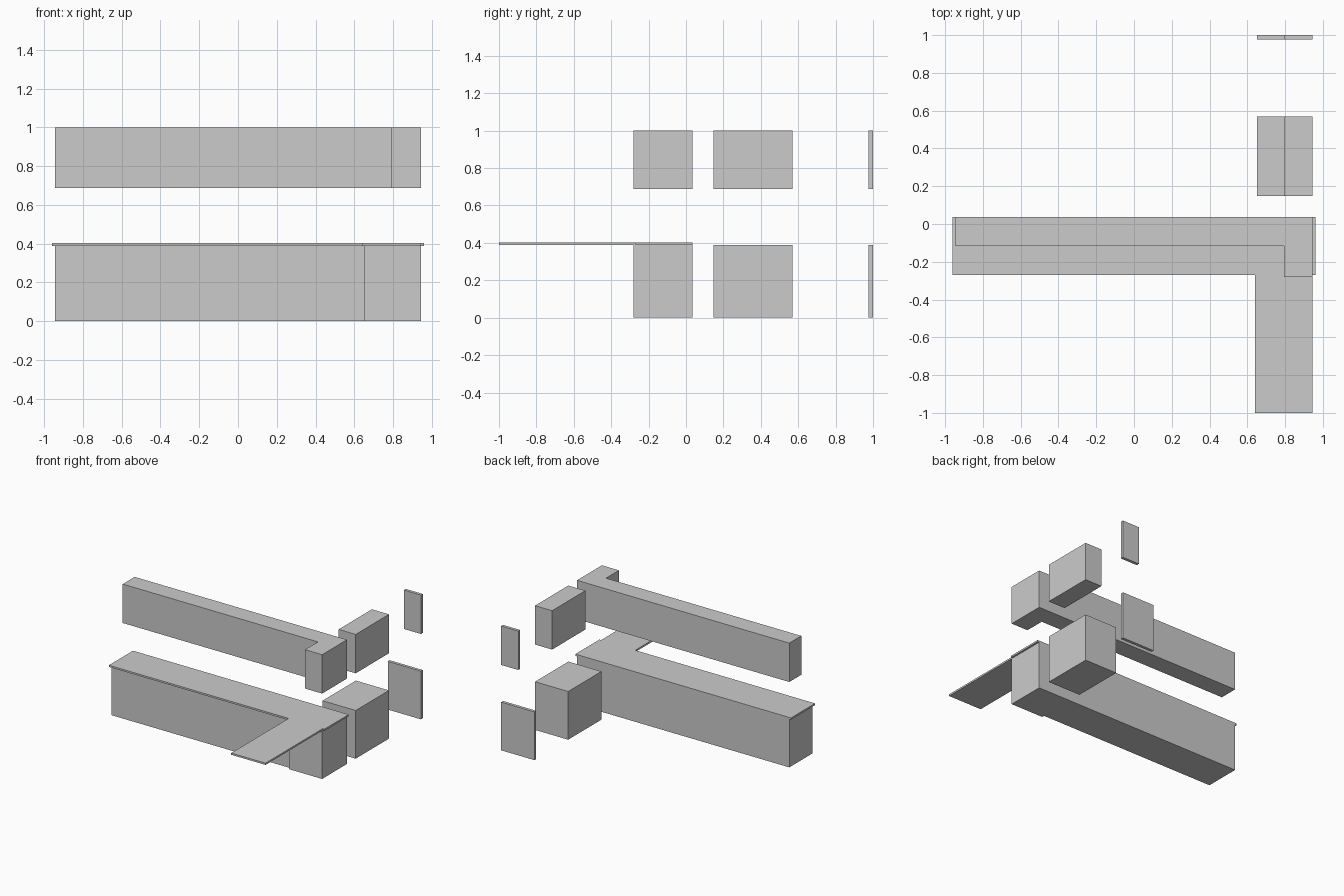
import bpy, bmesh

if "Cube" in bpy.data.objects:
    bpy.data.objects.remove(bpy.data.objects["Cube"])

BACK = 0.036      # rear plane of the cabinet run
RIGHT = 0.945     # right-hand plane of all cabinets
BASE_Z = (0.0, 0.388)
WALL_Z = (0.687, 1.0)


def prism(name, outline, z0, z1):
    """Extrude a flat outline from z0 up to z1."""
    bm = bmesh.new()
    face = bm.faces.new([bm.verts.new((x, y, z0)) for x, y in outline])
    top = bmesh.ops.extrude_face_region(bm, geom=[face])["geom"]
    verts = [g for g in top if isinstance(g, bmesh.types.BMVert)]
    bmesh.ops.translate(bm, verts=verts, vec=(0, 0, z1 - z0))
    bmesh.ops.recalc_face_normals(bm, faces=bm.faces[:])
    mesh = bpy.data.meshes.new(name)
    bm.to_mesh(mesh)
    bm.free()
    obj = bpy.data.objects.new(name, mesh)
    bpy.context.collection.objects.link(obj)
    return obj


def box(name, x0, x1, y0, y1, z):
    return prism(name, [(x0, y0), (x1, y0), (x1, y1), (x0, y1)], *z)


def corner(name, x0, leg_x, front, leg_front, x1, back, z):
    """L-shaped block whose leg points toward the front."""
    return prism(name, [(x0, front), (leg_x, front), (leg_x, leg_front),
                        (x1, leg_front), (x1, back), (x0, back)], *z)


# Base and wall cabinets share a layout and differ in depth and height
joints = [-0.93, -0.61, -0.28, 0.15, 0.47]
for kind, depth, z in (("base", 0.295, BASE_Z), ("wall", 0.152, WALL_Z)):
    front, inner = BACK - depth, RIGHT - depth
    # End panel and straight run
    box(kind + "_end_panel", -RIGHT, joints[0], front, BACK, z)
    for i, (a, b) in enumerate(zip(joints, joints[1:]), 1):
        box(f"{kind}_cabinet_{i}", a, b, front, BACK, z)
    # Corner cabinet
    corner(kind + "_corner_cabinet", joints[-1], inner, front, -0.28,
           RIGHT, BACK, z)
    # Separate side cabinet and far panel
    box(kind + "_side_cabinet", inner, RIGHT, 0.147, 0.57, z)
    box(kind + "_far_panel", inner, RIGHT, 0.976, 1.0, z)

# L-shaped worktop, with a small step where the long leg meets the run
prism("worktop", [(-0.96, -0.27), (0.64, -0.27), (0.64, -1.0), (RIGHT, -1.0),
                  (RIGHT, -0.27), (0.96, -0.27), (0.96, BACK), (-0.96, BACK)],
      BASE_Z[1], 0.402)
